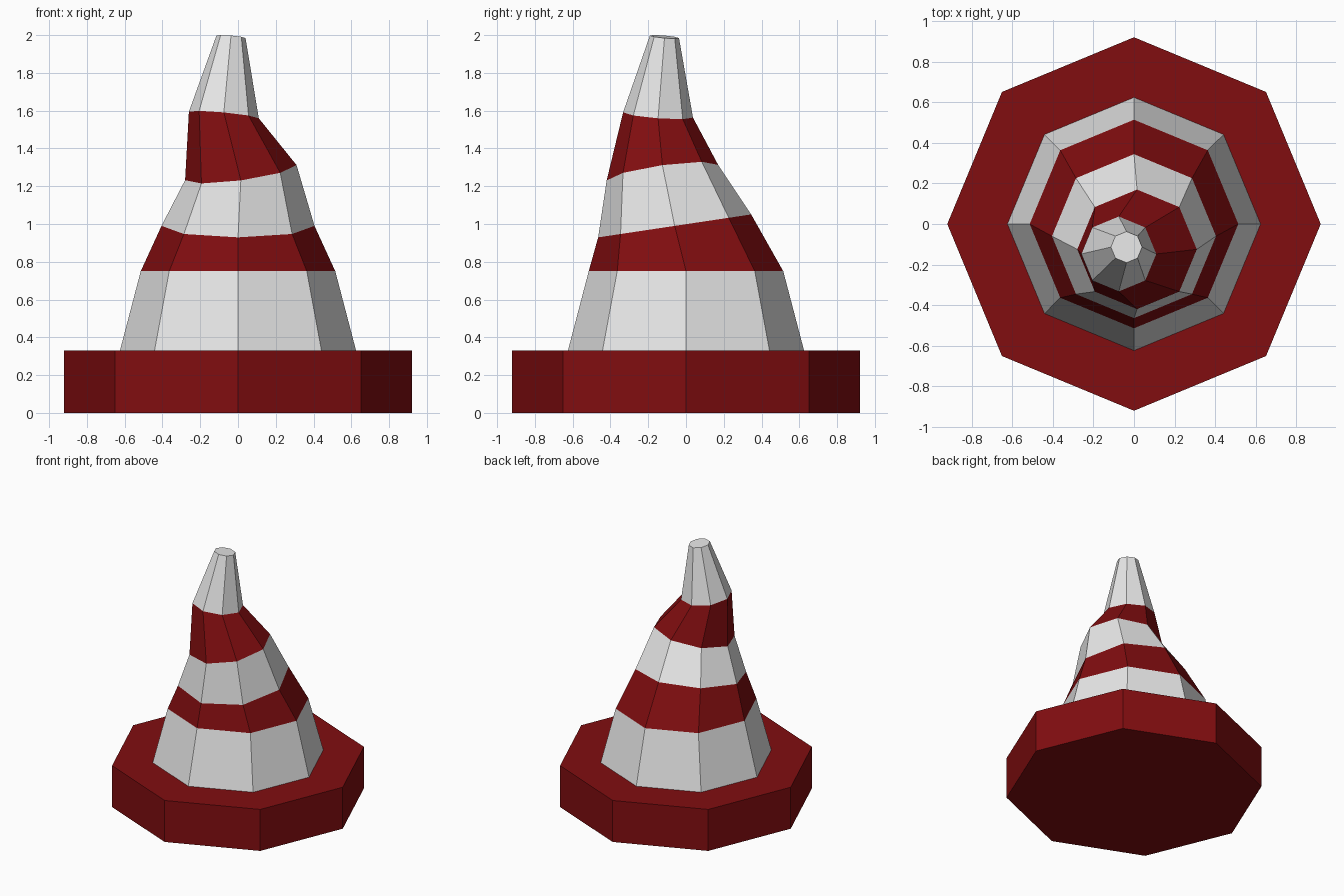
import bpy, bmesh, math

if "Cube" in bpy.data.objects:
    bpy.data.objects.remove(bpy.data.objects["Cube"])

SIDES = 8


def material(name, rgb):
    m = bpy.data.materials.new(name)
    m.diffuse_color = (*rgb, 1.0)
    m.use_nodes = True
    m.node_tree.nodes["Principled BSDF"].inputs["Base Color"].default_value = m.diffuse_color
    return m


red = material("dark red", (0.22, 0.004, 0.005))
white = material("off white", (0.8, 0.8, 0.8))


def loft(name, rings, mats, band_mats, cap_bottom):
    """Octagonal rings (cx, cy, cz, radius, slope x, slope y) joined by flat faces."""
    bm = bmesh.new()
    loops = []
    for cx, cy, cz, r, sx, sy in rings:
        loop = []
        for i in range(SIDES):
            a = 2 * math.pi * i / SIDES
            dx, dy = r * math.cos(a), r * math.sin(a)
            loop.append(bm.verts.new((cx + dx, cy + dy, cz + sx * dx + sy * dy)))
        loops.append(loop)
    for k, (lo, hi) in enumerate(zip(loops, loops[1:])):
        for i in range(SIDES):
            j = (i + 1) % SIDES
            f = bm.faces.new((lo[i], lo[j], hi[j], hi[i]))
            f.material_index = band_mats[k]
    bm.faces.new(loops[-1]).material_index = band_mats[-1]
    if cap_bottom:
        bm.faces.new(loops[0][::-1]).material_index = band_mats[0]
    me = bpy.data.meshes.new(name)
    bm.to_mesh(me)
    bm.free()
    for m in mats:
        me.materials.append(m)
    ob = bpy.data.objects.new(name, me)
    bpy.context.collection.objects.link(ob)
    return ob


# Heavy octagonal foot
loft("base", [(0, 0, 0, 0.922, 0, 0), (0, 0, 0.33, 0.922, 0, 0)], [red], [0], True)

# Bent, striped cone: each ring is shifted and tilted
loft("striped_cone", [
    (0.0, 0.0, 0.33, 0.625, 0, 0),
    (0.0, 0.0, 0.75, 0.515, 0, 0),
    (0.0, -0.06, 0.99, 0.405, 0, 0.15),
    (0.015, -0.125, 1.272, 0.295, 0.135, 0.14),
    (-0.075, -0.148, 1.577, 0.185, -0.095, -0.075),
    (-0.037, -0.114, 1.991, 0.077, -0.09, -0.09),
], [white, red], [0, 1, 0, 1, 0], False)
